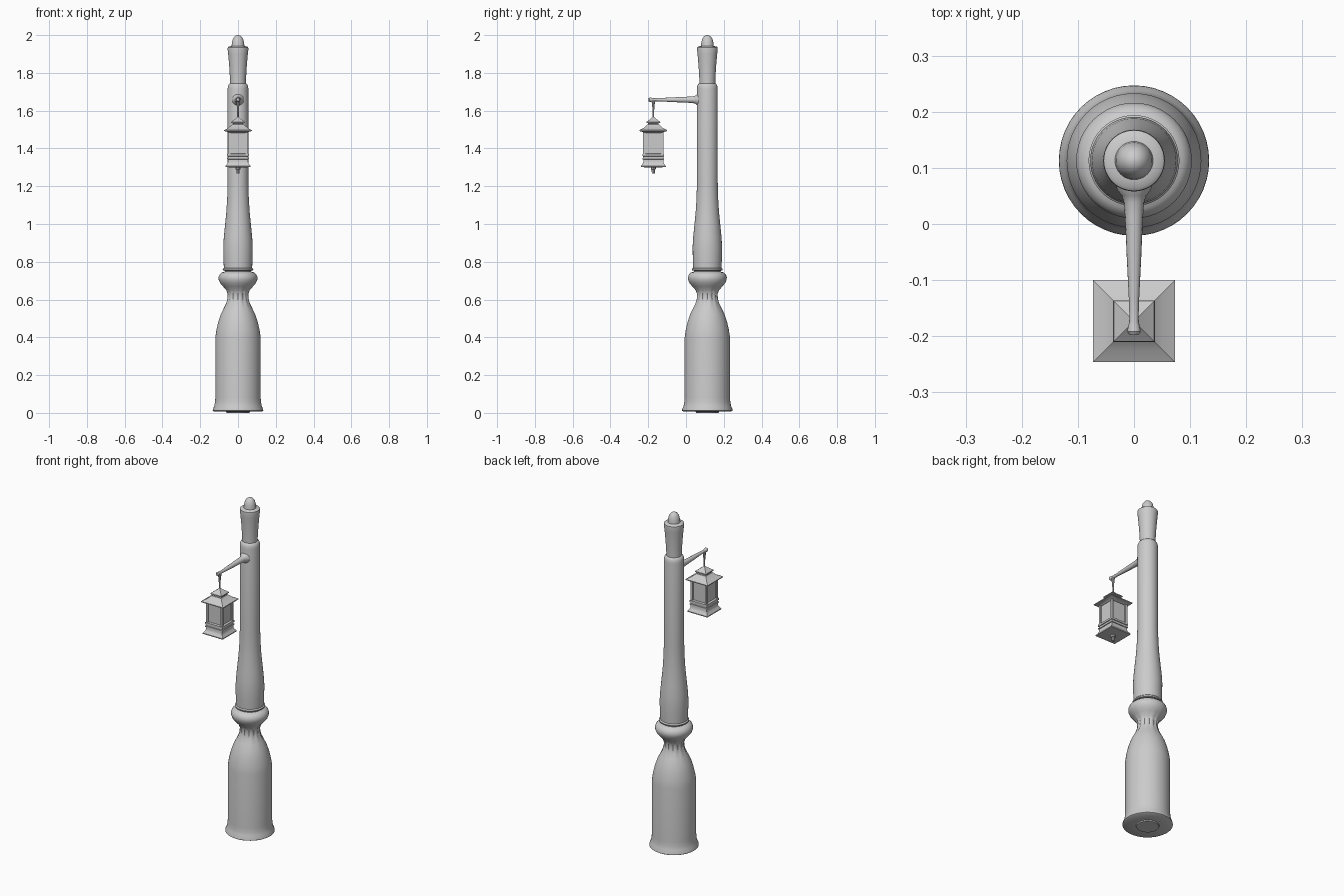
import bpy, bmesh, math
from mathutils import Matrix, Vector

POST_Y, LAMP_Y = 0.113, -0.173


def finish(name, bm, angle=35):
    bmesh.ops.remove_doubles(bm, verts=bm.verts, dist=1e-5)
    bmesh.ops.recalc_face_normals(bm, faces=bm.faces)
    me = bpy.data.meshes.new(name)
    bm.to_mesh(me)
    bm.free()
    for p in me.polygons:
        p.use_smooth = True
    me.set_sharp_from_angle(angle=math.radians(angle))
    ob = bpy.data.objects.new(name, me)
    bpy.context.collection.objects.link(ob)
    return ob


def loft(name, profile, y, segs=48, flute=None, matrix=None):
    """Rings of (radius, z) about a vertical axis; 4 sides gives a square of that half width."""
    bm = bmesh.new()
    k = math.sqrt(2) if segs == 4 else 1
    off = math.pi / 4 if segs == 4 else 0
    rings = []
    for r, z in profile:
        ring = []
        for i in range(segs):
            a = off + 2 * math.pi * i / segs
            rr = r * k
            if flute and flute[0] < z < flute[1] and i % 4 == 0:
                rr -= 0.004
            ring.append(bm.verts.new((rr * math.cos(a), rr * math.sin(a), z)))
        rings.append(ring)
    for a, b in zip(rings, rings[1:]):
        for i in range(segs):
            j = (i + 1) % segs
            bm.faces.new((a[i], a[j], b[j], b[i]))
    bm.faces.new(rings[0][::-1])
    bm.faces.new(rings[-1])
    bm.transform(matrix or Matrix.Translation((0, y, 0)))
    return finish(name, bm)


def boxes(name, items):
    bm = bmesh.new()
    for c, s in items:
        m = Matrix.Translation(c) @ Matrix.Diagonal(Vector((*s, 1)))
        bmesh.ops.create_cube(bm, size=1, matrix=m)
    return finish(name, bm)


# Turned post: bottle-shaped base, fluted neck and round knop
loft("post_base", [
    (0.06, 0), (0.062, 0.006), (0.128, 0.008), (0.134, 0.012), (0.133, 0.02), (0.126, 0.036),
    (0.122, 0.055), (0.12, 0.08), (0.12, 0.40), (0.114, 0.44), (0.105, 0.48),
    (0.092, 0.52), (0.075, 0.555), (0.063, 0.58), (0.056, 0.605), (0.055, 0.63),
    (0.063, 0.65), (0.08, 0.67), (0.095, 0.688), (0.102, 0.705), (0.103, 0.718),
    (0.098, 0.732), (0.087, 0.743), (0.07, 0.748), (0.07, 0.756)], POST_Y, flute=(0.57, 0.66))
# Tapering shaft
loft("post_shaft", [
    (0.07, 0.752), (0.08, 0.755), (0.081, 0.762), (0.075, 0.768), (0.077, 0.82),
    (0.078, 0.88), (0.075, 0.93), (0.069, 0.99), (0.062, 1.06), (0.057, 1.14),
    (0.055, 1.22), (0.055, 1.715), (0.053, 1.73), (0.048, 1.741), (0.042, 1.745)], POST_Y)
# Flared top and finial
loft("post_finial", [
    (0.042, 1.74), (0.042, 1.76), (0.046, 1.83), (0.052, 1.90), (0.055, 1.925),
    (0.054, 1.935), (0.048, 1.94), (0.034, 1.942), (0.032, 1.96), (0.027, 1.98),
    (0.018, 1.993), (0.008, 1.999), (0.001, 2.0)], POST_Y)

# Horizontal arm, flaring into the post
arm_matrix = Matrix.Translation((0, POST_Y, 1.658)) @ Matrix.Rotation(math.pi / 2, 4, 'X')
loft("bracket_arm", [
    (0.034, 0.035), (0.03, 0.053), (0.022, 0.062), (0.018, 0.075), (0.016, 0.10),
    (0.013, 0.17), (0.009, 0.25), (0.008, 0.285), (0.011, 0.298), (0.012, 0.305),
    (0.008, 0.311)], 0, 16, matrix=arm_matrix)
# Tapered hanger
loft("lantern_hanger", [(0.004, 1.55), (0.004, 1.59), (0.006, 1.62), (0.009, 1.645),
                        (0.009, 1.655)], LAMP_Y, 10)

# Lantern roof: small cap, neck, and broad hipped eaves
loft("lantern_cap", [(0.029, 1.515), (0.027, 1.533), (0.037, 1.536), (0.036, 1.541),
                     (0.012, 1.559), (0.003, 1.568)], LAMP_Y, 4)
roof = loft("lantern_roof", [(0.05, 1.482), (0.058, 1.488), (0.073, 1.492), (0.073, 1.497),
                             (0.05, 1.509), (0.032, 1.526)], LAMP_Y, 4)
# Glass body and corner posts
boxes("lantern_glass", [((0, LAMP_Y, 1.42), (0.092, 0.092, 0.14))])
boxes("lantern_corner_posts", [((sx * 0.047, LAMP_Y + sy * 0.047, 1.42), (0.013, 0.013, 0.14))
                               for sx in (-1, 1) for sy in (-1, 1)])
# Banded, flared lantern base
loft("lantern_base", [
    (0.045, 1.30), (0.066, 1.302), (0.066, 1.307), (0.056, 1.32), (0.053, 1.328), (0.053, 1.342),
    (0.057, 1.343), (0.057, 1.349), (0.053, 1.35), (0.053, 1.358),
    (0.057, 1.359), (0.057, 1.370), (0.05, 1.373)], LAMP_Y, 4)
# Bottom drop
loft("lantern_drop", [(0.008, 1.268), (0.009, 1.288), (0.013, 1.29), (0.013, 1.305)], LAMP_Y, 8)
